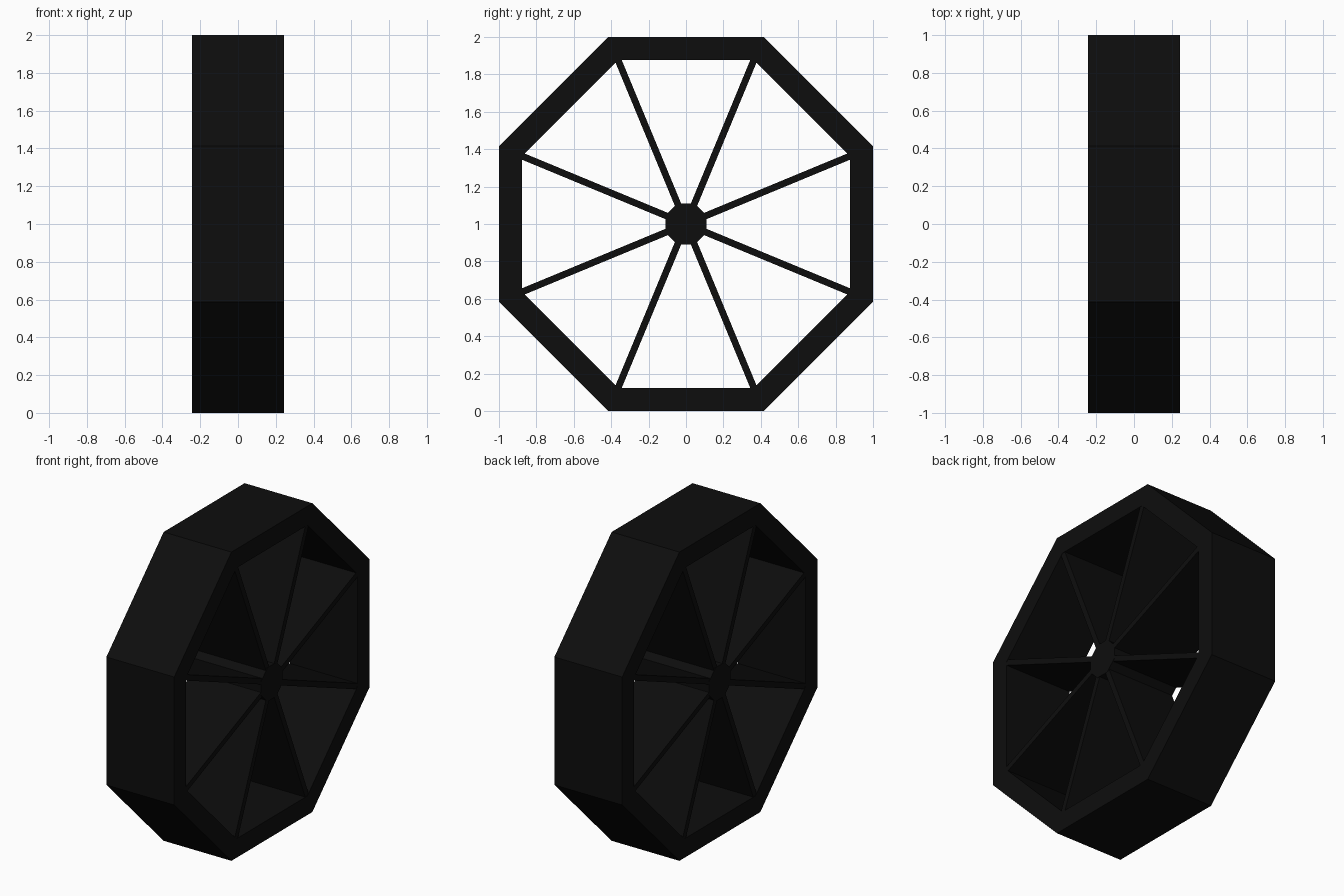
import bpy, bmesh, math
from mathutils import Matrix

if "Cube" in bpy.data.objects:
    bpy.data.objects.remove(bpy.data.objects["Cube"])

HALF_W = 0.243      # half of the wheel width along x
SIDES = 8
CENTRE = Matrix.Translation((0, 0, 1))

black = bpy.data.materials.new("black_paint")
black.diffuse_color = (0.004, 0.004, 0.004, 1)
black.use_nodes = True
black.node_tree.nodes["Principled BSDF"].inputs["Base Color"].default_value = black.diffuse_color


def finish(name, bm):
    bmesh.ops.recalc_face_normals(bm, faces=bm.faces)
    bm.transform(CENTRE)
    mesh = bpy.data.meshes.new(name)
    bm.to_mesh(mesh)
    bm.free()
    mesh.materials.append(black)
    obj = bpy.data.objects.new(name, mesh)
    bpy.context.collection.objects.link(obj)
    return obj


def ring(bm, apothem, x):
    # octagon with flat sides facing up, down, front and back
    r = apothem / math.cos(math.pi / SIDES)
    angles = [math.pi / SIDES * (2 * i + 1) for i in range(SIDES)]
    return [bm.verts.new((x, r * math.cos(a), r * math.sin(a))) for a in angles]


def bridge(bm, a, b):
    for i in range(SIDES):
        j = (i + 1) % SIDES
        bm.faces.new((a[i], a[j], b[j], b[i]))


# Rim: square-section octagonal tube
bm = bmesh.new()
loops = [ring(bm, r, x) for r, x in
         ((1, -HALF_W), (1, HALF_W), (0.877, HALF_W), (0.877, -HALF_W))]
for k in range(4):
    bridge(bm, loops[k], loops[(k + 1) % 4])
finish("rim", bm)

# Hub: solid octagonal axle block
bm = bmesh.new()
left, right = ring(bm, 0.11, -HALF_W), ring(bm, 0.11, HALF_W)
bridge(bm, left, right)
bm.faces.new(left)
bm.faces.new(right)
finish("hub", bm)

# Spokes: thin full-width vanes from hub corners to rim corners
INNER, OUTER, THICK = 0.10, 0.955, 0.036
for i in range(SIDES):
    bm = bmesh.new()
    turn = Matrix.Rotation(math.pi / SIDES * (2 * i + 1), 4, 'X')
    place = Matrix.Translation((0, (INNER + OUTER) / 2, 0))
    size = Matrix.Diagonal((2 * HALF_W - 0.004, OUTER - INNER, THICK, 1))
    bmesh.ops.create_cube(bm, size=1, matrix=turn @ place @ size)
    finish(f"spoke_{i + 1}", bm)
